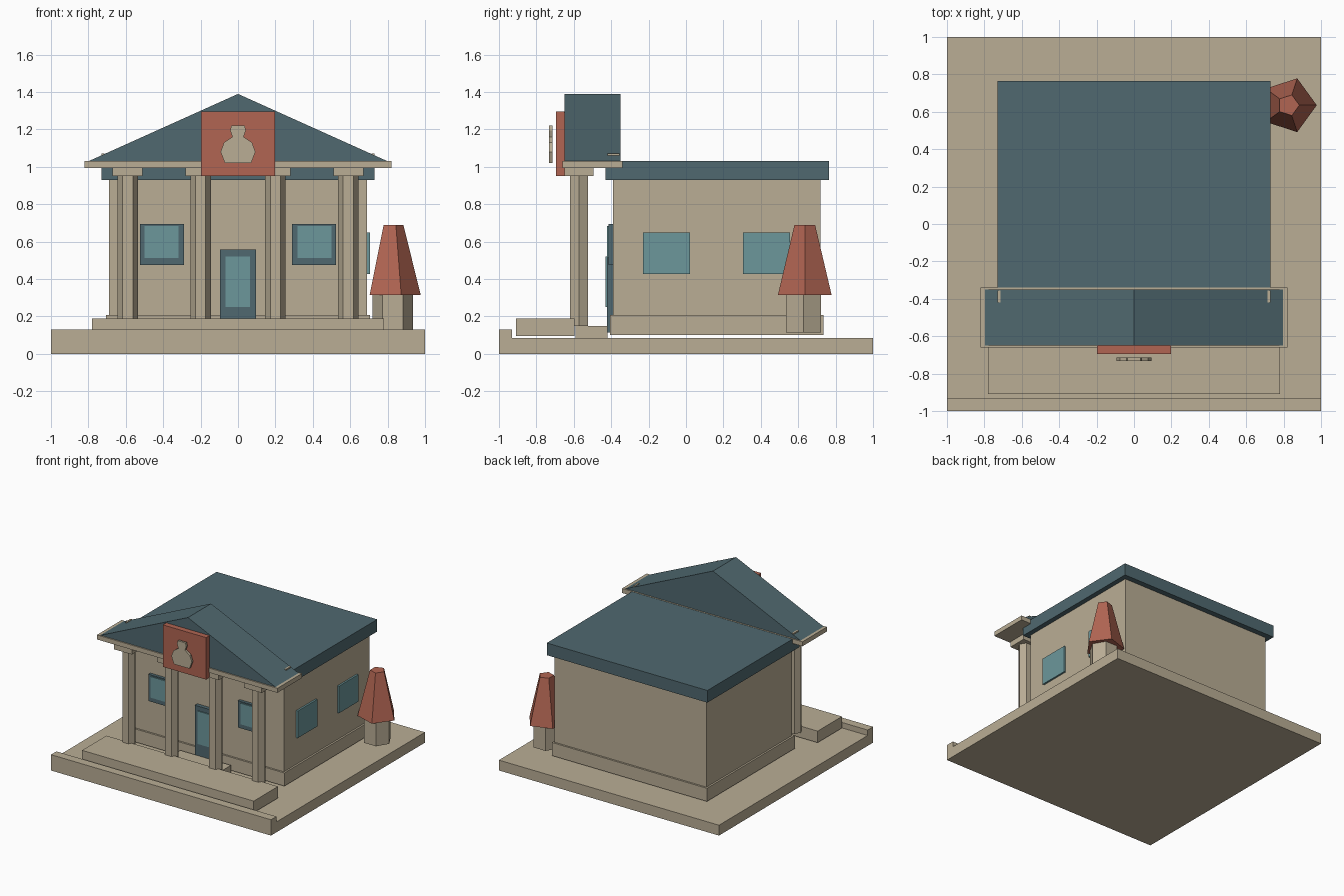
import bpy, bmesh, math

cube = bpy.data.objects.get("Cube")
if cube:
    bpy.data.objects.remove(cube, do_unlink=True)


def material(name, rgb):
    m = bpy.data.materials.new(name)
    m.use_nodes = True
    col = (*rgb, 1)
    m.diffuse_color = col
    m.node_tree.nodes["Principled BSDF"].inputs["Base Color"].default_value = col
    return m


STONE = material("warm stone", (0.49, 0.42, 0.30))
TEAL = material("dark teal", (0.08, 0.14, 0.16))
GLASS = material("teal glass", (0.15, 0.31, 0.33))
RED = material("brick red", (0.44, 0.13, 0.085))


def finish(name, bm, mat):
    bmesh.ops.recalc_face_normals(bm, faces=bm.faces)
    me = bpy.data.meshes.new(name)
    bm.to_mesh(me)
    bm.free()
    me.materials.append(mat)
    ob = bpy.data.objects.new(name, me)
    bpy.context.collection.objects.link(ob)
    return ob


def extrude(name, points, offset, mat):
    """Close a polygon of 3D points and push it along an offset."""
    bm = bmesh.new()
    face = bm.faces.new([bm.verts.new(p) for p in points])
    new = bmesh.ops.extrude_face_region(bm, geom=[face])["geom"]
    verts = [v for v in new if isinstance(v, bmesh.types.BMVert)]
    bmesh.ops.translate(bm, verts=verts, vec=offset)
    # Restore the start cap when the extrusion consumed it
    if not face.is_valid:
        bmesh.ops.holes_fill(bm, edges=bm.edges)
    return finish(name, bm, mat)


def box(name, x, y, z, mat):
    pts = [(x[0], y[0], z[0]), (x[1], y[0], z[0]), (x[1], y[1], z[0]), (x[0], y[1], z[0])]
    return extrude(name, pts, (0, 0, z[1] - z[0]), mat)


def cone(name, x, y, z, sides, r1, r2, mat):
    """Faceted frustum with one corner pointing to +x."""
    bm = bmesh.new()
    rings = []
    for r, h in ((r1, z[0]), (r2, z[1])):
        angles = [math.tau * i / sides for i in range(sides)]
        rings.append([bm.verts.new((x + r * math.cos(a), y + r * math.sin(a), h)) for a in angles])
    low, high = rings
    bm.faces.new(low)
    bm.faces.new(high)
    for i in range(sides):
        j = (i + 1) % sides
        bm.faces.new((low[i], low[j], high[j], high[i]))
    return finish(name, bm, mat)


# Ground slab with a raised front curb
curb = [(-1, 0), (1, 0), (1, 0.085), (-0.93, 0.085), (-0.93, 0.13), (-1, 0.13)]
extrude("ground_slab", [(-1, y, z) for y, z in curb], (2, 0, 0), STONE)

# Steps
box("front_step", (-0.78, 0.78), (-0.91, -0.595), (0.095, 0.19), STONE)
box("door_step", (-0.23, 0.23), (-0.59, -0.42), (0.085, 0.15), STONE)

# Building
box("walls", (-0.69, 0.69), (-0.39, 0.72), (0.1, 0.94), STONE)
box("plinth", (-0.705, 0.705), (-0.405, 0.735), (0.1, 0.208), STONE)
box("main_roof", (-0.73, 0.73), (-0.43, 0.765), (0.93, 1.03), TEAL)

# Portico
for i, x in enumerate((-0.59, -0.2, 0.2, 0.59)):
    cone(f"column_{i + 1}", x, -0.572, (0.15, 0.955), 6, 0.055, 0.055, STONE)
    box(f"capital_{i + 1}", (x - 0.08, x + 0.08), (-0.65, -0.495), (0.95, 0.997), STONE)
box("entablature", (-0.82, 0.82), (-0.66, -0.34), (0.995, 1.032), STONE)
gable = [(-0.8, 1.03), (0.8, 1.03), (0, 1.39)]
extrude("portico_roof", [(x, -0.65, z) for x, z in gable], (0, 0.3, 0), TEAL)
for side, s in (("right", -1), ("left", 1)):
    box(f"roof_bracket_{side}", sorted((s * 0.715, s * 0.73)), (-0.42, -0.355), (1.02, 1.072), STONE)

# Sign board with a bag-shaped ornament
box("sign_board", (-0.197, 0.197), (-0.695, -0.645), (0.95, 1.295), RED)
half = [(0.07, 1.02), (0.093, 1.08), (0.075, 1.13), (0.03, 1.16), (0.042, 1.195), (0.035, 1.222)]
outline = half + [(-x, z) for x, z in reversed(half)]
extrude("sign_ornament", [(x, -0.732, z) for x, z in outline], (0, 0.017, 0), STONE)

# Door and front windows
box("door_frame", (-0.097, 0.095), (-0.422, -0.38), (0.115, 0.557), TEAL)
box("door_glass", (-0.067, 0.065), (-0.43, -0.421), (0.25, 0.52), GLASS)
for side, s in (("right", -1), ("left", 1)):
    box(f"window_frame_{side}", sorted((s * 0.29, s * 0.525)), (-0.415, -0.38), (0.475, 0.695), TEAL)
    box(f"window_glass_{side}", sorted((s * 0.318, s * 0.5)), (-0.423, -0.414), (0.512, 0.685), GLASS)

# Side windows
for i, y in enumerate((-0.23, 0.305)):
    box(f"side_window_{i + 1}", (0.67, 0.705), (y, y + 0.252), (0.428, 0.65), GLASS)

# Tree
cone("tree_trunk", 0.827, 0.628, (0.115, 0.33), 6, 0.108, 0.108, STONE)
cone("tree_crown", 0.826, 0.635, (0.315, 0.69), 5, 0.151, 0.058, RED)
